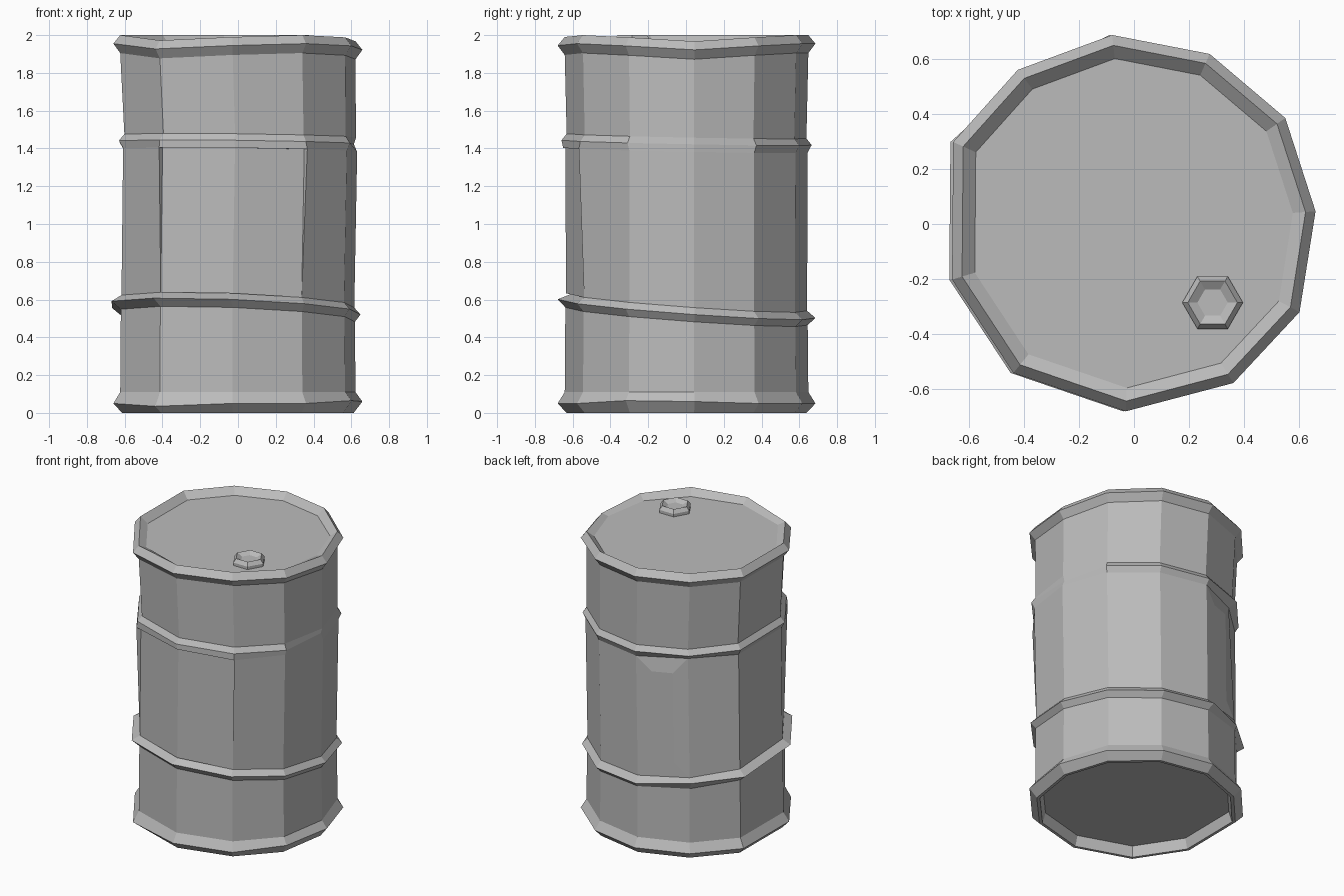
import bpy, bmesh
from math import radians, cos, sin, pi
from mathutils import Vector

cube = bpy.data.objects.get("Cube")
if cube:
    bpy.data.objects.remove(cube)

grey = bpy.data.materials.new("grey_metal")
grey.use_nodes = True
colour = (0.5, 0.5, 0.5, 1)
grey.diffuse_color = colour
grey.node_tree.nodes["Principled BSDF"].inputs["Base Color"].default_value = colour

# Uneven outline shared by every ring of the drum: angle and radius
OUTLINE = [(96.6, .69), (66, .675), (35, .67), (4, .66), (-28, .68), (-58, .68),
           (-92.5, .68), (-129, .695), (-163, .69), (155.6, .72), (127, .70)]
SIDES = len(OUTLINE)


def ring(scale, z, tilt=(0, 0), dx=0.0, dips={}, notch=None):
    """One loop of points; dips lower single corners, notch flattens one."""
    points = []
    for i, (a, r) in enumerate(OUTLINE):
        s = scale * (0.945 if i == notch else 1)
        x, y = r * s * cos(radians(a)), r * s * sin(radians(a))
        points.append((x + dx, y, z + tilt[0] * x + tilt[1] * y - dips.get(i, 0)))
    return points


def loft(bm, rings):
    """Skin the rings, close both ends, return the faces of every span."""
    loops = [[bm.verts.new(p) for p in pts] for pts in rings]
    spans = []
    for lo, hi in zip(loops, loops[1:]):
        n = len(lo)
        spans.append([bm.faces.new((lo[i], hi[i], hi[(i + 1) % n], lo[(i + 1) % n]))
                      for i in range(n)])
    bm.faces.new(loops[0])
    bm.faces.new(loops[-1][::-1])
    return spans


def dent(bm, faces, thickness, push):
    """Inset a patch of wall and push its corners radially by a rule."""
    old = set(bm.verts)
    bmesh.ops.inset_region(bm, faces=faces, thickness=thickness, use_even_offset=True)
    for v in [v for v in bm.verts if v not in old]:
        out = Vector((v.co.x, v.co.y, 0)).normalized()
        v.co += out * push(v.co)


def finish(bm, name):
    bmesh.ops.recalc_face_normals(bm, faces=bm.faces)
    mesh = bpy.data.meshes.new(name)
    bm.to_mesh(mesh)
    bm.free()
    mesh.materials.append(grey)
    obj = bpy.data.objects.new(name, mesh)
    bpy.context.collection.objects.link(obj)


# Drum: recessed base, bottom rim, two tilted hoops, top rim, sunken lid
low, high = (-.04, -.074), (-.012, -.02)
bent = {3: .033, 7: .028, 2: .012, 4: .012, 6: .01}
foot = {7: .015, 4: -.015, 3: -.01}
drum = bmesh.new()
spans = loft(drum, [
    ring(.87, .07), ring(.90, 0), ring(.93, 0),
    ring(1, .05, dips=foot), ring(.945, .11),
    ring(.94, .51, low), ring(1, .55, low, -.01, notch=10), ring(.935, .585, low),
    ring(.94, 1.39, high, .012), ring(.97, 1.43, high, .01, notch=3),
    ring(.93, 1.465, high, .012),
    ring(.945, 1.905, dips=bent), ring(1, 1.955, dips=bent),
    ring(.945, 2, dips=bent), ring(.875, 1.955),
])
wall = spans[7]

# Battered front panel: bulged corners above, pressed in below
def front_push(co):
    middle = abs(co.x) < .1
    if co.z > 1:
        return .012 if middle else .03
    return -.035 if middle else .0

dent(drum, [wall[5], wall[6]], .14, front_push)

# Creased rear panel
dent(drum, [wall[10]], .1, lambda co: -.03 if co.z > 1 and co.x < -.2 else 0)
finish(drum, "drum")

# Hexagonal filler plug with a hollow top
def hexagon(r, z):
    return [(.285 + r * cos(i * pi / 3), -.285 + r * sin(i * pi / 3), z) for i in range(6)]

plug = bmesh.new()
loft(plug, [hexagon(.11, 1.95), hexagon(.11, 1.975), hexagon(.09, 2), hexagon(.055, 1.98)])
finish(plug, "filler_plug")
